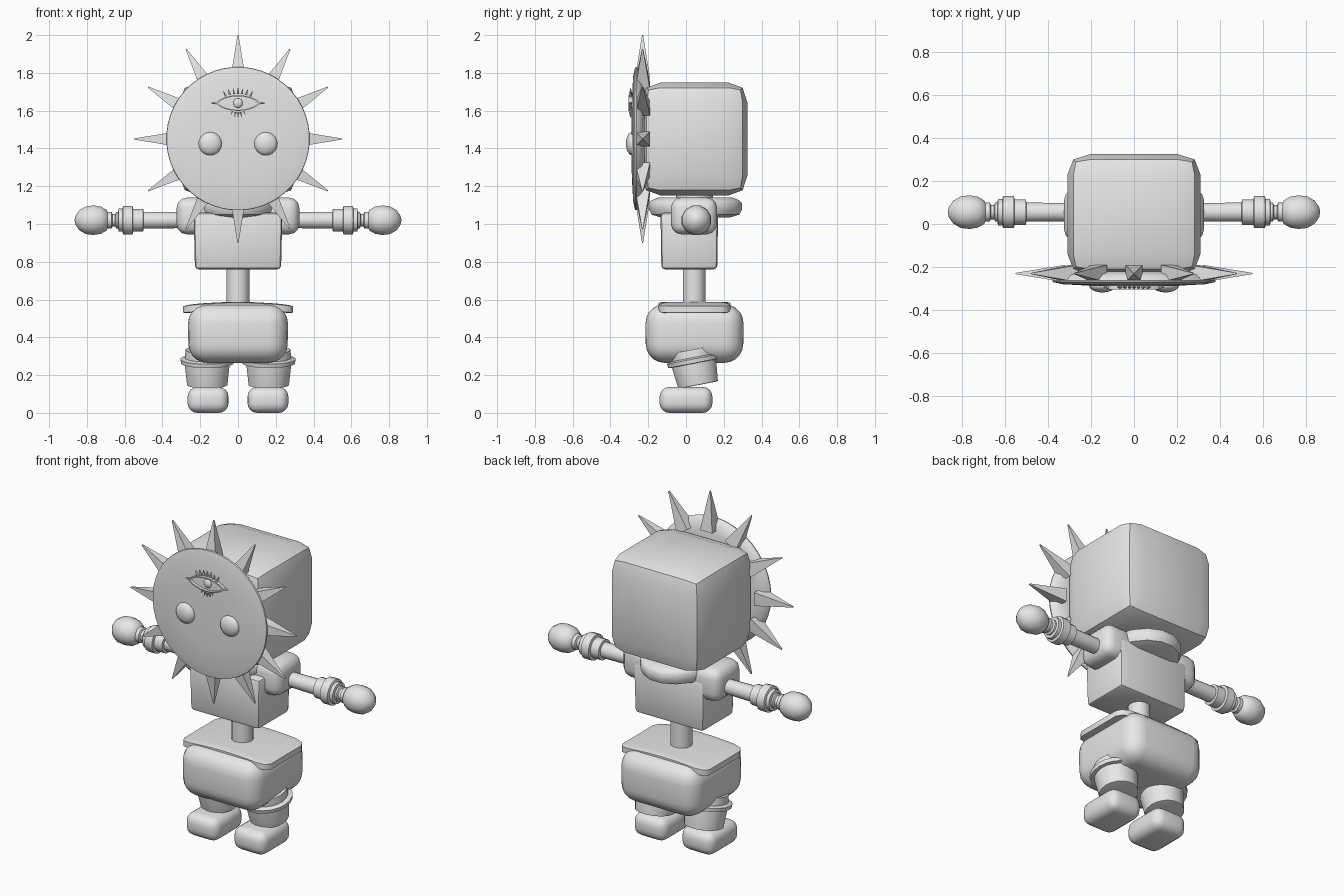
import bpy, bmesh, math
from mathutils import Matrix, Vector

if "Cube" in bpy.data.objects:
    bpy.data.objects.remove(bpy.data.objects["Cube"])

grey = bpy.data.materials.new("light grey")
grey.diffuse_color = (0.8, 0.8, 0.8, 1)
grey.use_nodes = True
grey.node_tree.nodes["Principled BSDF"].inputs["Base Color"].default_value = grey.diffuse_color


def finish(name, bm, angle=40):
    me = bpy.data.meshes.new(name)
    bmesh.ops.recalc_face_normals(bm, faces=bm.faces)
    bm.to_mesh(me)
    bm.free()
    ob = bpy.data.objects.new(name, me)
    bpy.context.collection.objects.link(ob)
    me.materials.append(grey)
    bpy.ops.object.select_all(action='DESELECT')
    bpy.context.view_layer.objects.active = ob
    ob.select_set(True)
    bpy.ops.object.shade_smooth_by_angle(angle=math.radians(angle))
    return ob


def box(name, lo, hi, bevel, segs=3, taper=1.0, angle=40):
    """Rounded box between two corners; taper scales the bottom."""
    lo, hi = Vector(lo), Vector(hi)
    mid, size = (lo + hi) / 2, hi - lo
    bm = bmesh.new()
    bmesh.ops.create_cube(bm, size=1)
    for v in bm.verts:
        k = taper if v.co.z < 0 else 1
        v.co = mid + Vector((v.co.x * size.x * k, v.co.y * size.y * k, v.co.z * size.z))
    bmesh.ops.bevel(bm, geom=bm.edges[:], offset=bevel, segments=segs, profile=0.5, affect='EDGES')
    return finish(name, bm, angle)


def lathe(name, profile, origin, axis='Z', n=16, scale=(1, 1, 1), tilt=0, angle=40):
    """Revolve (radius, height) points about an axis; end rings are capped."""
    bm = bmesh.new()
    rings = [[bm.verts.new((r * math.cos(2 * math.pi * (i + .5) / n),
                            r * math.sin(2 * math.pi * (i + .5) / n), h)) for i in range(n)]
             for r, h in profile]
    for a, b in zip(rings, rings[1:]):
        for i in range(n):
            j = (i + 1) % n
            bm.faces.new((a[i], a[j], b[j], b[i]))
    bm.faces.new(rings[0])
    bm.faces.new(rings[-1])
    turn = {'Z': Matrix(), 'X': Matrix.Rotation(math.pi / 2, 4, 'Y'),
            '-X': Matrix.Rotation(-math.pi / 2, 4, 'Y'),
            '-Y': Matrix.Rotation(math.pi / 2, 4, 'X')}[axis]
    m = Matrix.Translation(origin) @ Matrix.Rotation(tilt, 4, 'X') @ turn @ Matrix.Diagonal((*scale, 1))
    bmesh.ops.transform(bm, matrix=m, verts=bm.verts)
    return finish(name, bm, angle)


def ball(name, centre, radii, u=16, v=10, turn=Matrix()):
    bm = bmesh.new()
    bmesh.ops.create_uvsphere(bm, u_segments=u, v_segments=v, radius=1)
    bmesh.ops.transform(bm, verts=bm.verts,
                        matrix=Matrix.Translation(centre) @ Matrix.Diagonal((*radii, 1)) @ turn)
    return finish(name, bm, 60)


# Head: cube with bulging faces and drawn-in corners
bm = bmesh.new()
bmesh.ops.create_cube(bm, size=2)
bmesh.ops.subdivide_edges(bm, edges=bm.edges[:], cuts=3, use_grid_fill=True)
for v in bm.verts:
    p = v.co.copy()
    out = [abs(c) > .9 for c in p]
    k = {1: 1, 2: .91, 3: .87}[sum(out)]
    q = [math.copysign(k, c) if o else c * 1.3 for c, o in zip(p, out)]
    v.co = Vector((q[0] * .31, .045 + q[1] * .28, 1.45 + q[2] * .298))
finish("head", bm, 30)

# Face disc: shallow hollow dish with a rim behind it
lathe("face_disc", [(.3, .22), (.355, .235), (.37, .25), (.38, .262), (.378, .27), (.33, .28),
                    (.2, .287), (.06, .289)], (0, 0, 1.452), '-Y', 48)

# Spikes around the disc
bm = bmesh.new()
for i in range(12):
    a = i * math.pi / 6
    m = (Matrix.Translation((0, -.23, 1.45)) @ Matrix.Rotation(a, 4, 'Y')
         @ Matrix.Translation((0, 0, .435)) @ Matrix.Rotation(math.pi / 4, 4, 'Z'))
    bmesh.ops.create_cone(bm, cap_ends=True, segments=4, radius1=.057, radius2=.004, depth=.23, matrix=m)
finish("spikes", bm, 10)

# Eyes
for s in (-1, 1):
    ball("eye", (s * .147, -.285, 1.425), (.062, .033, .062), 20, 12, Matrix.Rotation(math.pi / 2, 4, 'X'))


# Forehead eye: lens outline, iris ring, lashes and corner beads
def lens(x, h):
    return h * math.cos(x / .115 * math.pi / 2) ** .9 if abs(x) < .115 else 0


def ribbon(name, outer, inner, y0, y1):
    bm = bmesh.new()
    n = len(outer)
    loops = [[bm.verts.new((x, y, z)) for x, z in pts]
             for pts, y in ((outer, y0), (outer, y1), (inner, y1), (inner, y0))]
    for k in range(4):
        a, b = loops[k], loops[(k + 1) % 4]
        for i in range(n):
            bm.faces.new((a[i], a[(i + 1) % n], b[(i + 1) % n], b[i]))
    return finish(name, bm, 30)


def lens_loop(w, h):
    pts = []
    for i in range(24):
        t = 2 * math.pi * i / 24
        pts.append((w * math.cos(t), 1.64 + h * math.sin(t) * abs(math.sin(t)) ** .5))
    return pts


ribbon("brow_eye_outline", lens_loop(.118, .042), lens_loop(.106, .036), -.28, -.305)
ball("brow_eye_iris", (0, -.285, 1.64), (.026, .014, .026), 12, 8)
bm = bmesh.new()
for side, count, span, base, length in ((1, 7, .07, .05, .03), (-1, 5, .032, -.05, .026)):
    for i in range(count):
        f = 2 * i / (count - 1) - 1
        m = (Matrix.Translation((f * span, -.293, 1.64 + base + side * (.014 - .016 * f * f)))
             @ Matrix.Rotation(f * .5 * side + (0 if side > 0 else math.pi), 4, 'Y'))
        bmesh.ops.create_cone(bm, cap_ends=True, segments=6, radius1=.008, radius2=.002, depth=length, matrix=m)
for s in (-1, 1):
    bmesh.ops.create_cone(bm, cap_ends=True, segments=6, radius1=.008, radius2=.002, depth=.024,
                          matrix=Matrix.Translation((s * .13, -.293, 1.64)) @ Matrix.Rotation(s * math.pi / 2, 4, 'Y'))
finish("brow_eye_lashes", bm, 30)

# Torso, collar and spine
box("torso", (-.235, -.135, .76), (.235, .17, 1.06), .02, 2, .97)
lathe("collar", [(.75, 1.035), (.95, 1.05), (1, 1.075), (1, 1.11), (.95, 1.125), (.8, 1.14)],
      (0, .05, 0), 'Z', 16, (.21, .25, 1))
lathe("neck", [(.1, 1.0), (.1, 1.2)], (0, .045, 0))
lathe("spine", [(.061, .54), (.061, .8)], (0, .043, 0), 'Z', 16)

# Shoulders, arms, wrist cuffs and hands
for s, axis in ((-1, '-X'), (1, 'X')):
    a, b = sorted((s * .125, s * .325))
    box("shoulder", (a, -.08, .945), (b, .165, 1.14), .055, 3)
    o = (0, .055, 1.02)
    lathe("arm", [(.042, .25), (.045, .45), (.045, .645), (.034, .65), (.034, .665), (.045, .67),
                  (.045, .7)], o, axis)
    lathe("wrist_cuff", [(.045, .5), (.06, .502), (.06, .555), (.076, .558), (.076, .608),
                         (.062, .612), (.062, .632), (.045, .635)], o, axis)
    lathe("hand", [(.03, .685), (.056, .695), (.074, .725), (.081, .765), (.076, .805), (.055, .84),
                   (.025, .86), (.004, .865)], o, axis, 12, angle=60)

# Hips and the waist plate with drooping ends
box("hips", (-.265, -.215, .265), (.265, .305, .575), .1, 5, .99, 60)
bm = bmesh.new()
bmesh.ops.create_cube(bm, size=1)
bmesh.ops.subdivide_edges(bm, edges=[e for e in bm.edges if abs((e.verts[0].co - e.verts[1].co).x) > .5], cuts=5)
bmesh.ops.bevel(bm, geom=[e for e in bm.edges if len(e.link_faces) == 2 and e.calc_face_angle() > 1],
                offset=.12, segments=2, profile=.5, affect='EDGES')
for v in bm.verts:
    x, y, z = v.co
    v.co = (x * .58, .045 + y * .38, .565 + z * .045 - .07 * x * x)
finish("waist_plate", bm, 50)

# Legs with tilted cuffs, and feet
for s in (-1, 1):
    o = (s * .163, .04, .275)
    lathe("trouser_leg", [(.1, -.13), (.108, -.128), (.122, 0), (.115, .06)], o, 'Z', 20, tilt=.19)
    lathe("trouser_cuff", [(.12, -.014), (.14, -.012), (.143, .01), (.12, .018)], o, 'Z', 20, tilt=.19)
    a, b = sorted((s * .05, s * .267))
    box("foot", (a, -.14, 0), (b, .14, .137), .052, 4, 1, 60)
